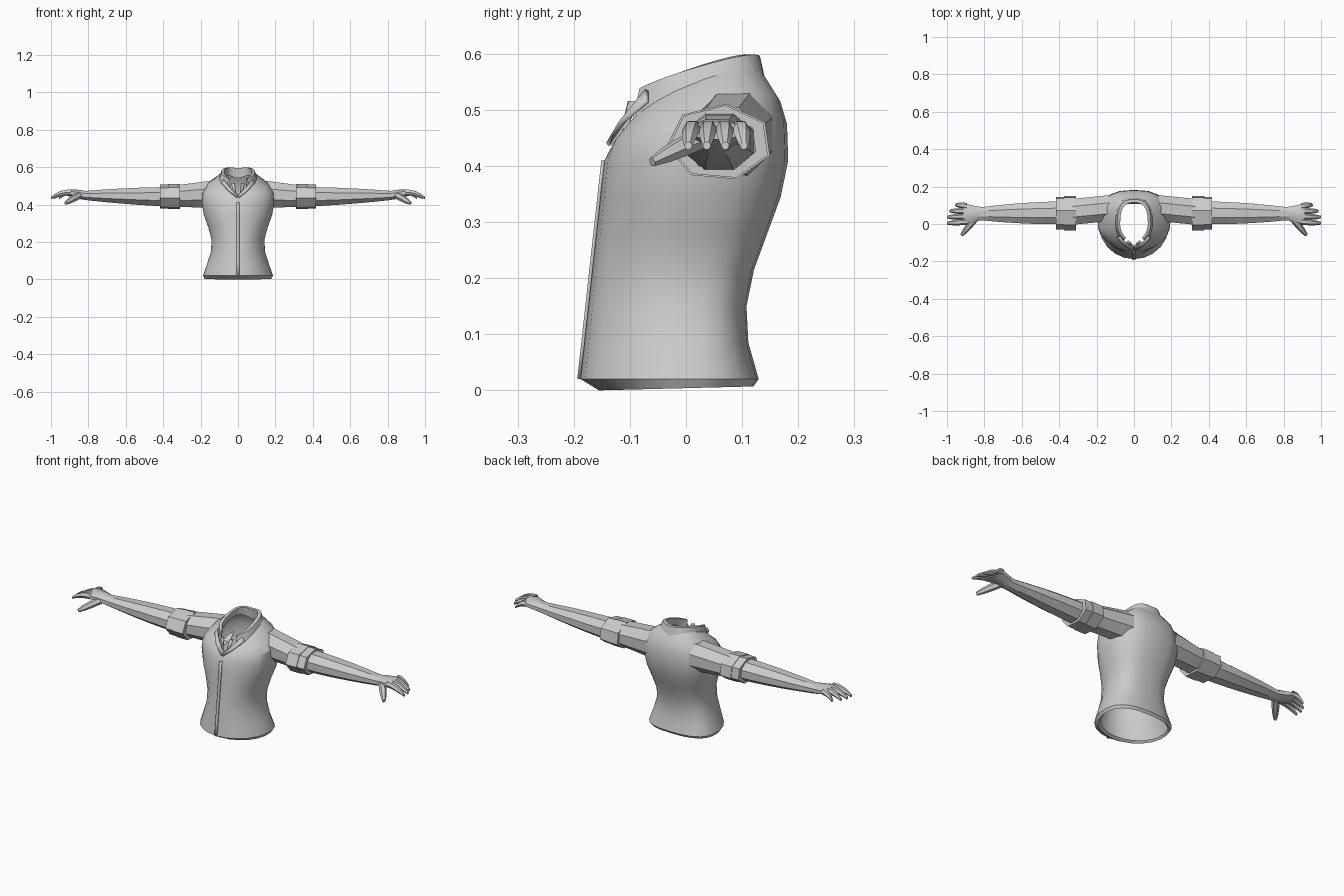
import bpy, bmesh, math
from math import sin, cos, tau, pi
from mathutils import Vector

cube = bpy.data.objects.get("Cube")
if cube:
    bpy.data.objects.remove(cube, do_unlink=True)

shade = (0.6, 0.6, 0.6, 1)
grey = bpy.data.materials.new("plain_grey")
grey.diffuse_color = shade
grey.use_nodes = True
grey.node_tree.nodes["Principled BSDF"].inputs["Base Color"].default_value = shade


def loft(name, rings, closed=True, end_cap=False, angle=28, thickness=0):
    """Skin a list of equal-length point rings."""
    bm = bmesh.new()
    rows = [[bm.verts.new(point) for point in ring] for ring in rings]
    count = len(rows[0])
    for lower, upper in zip(rows, rows[1:]):
        for i in range(count if closed else count - 1):
            j = (i + 1) % count
            bm.faces.new((lower[i], lower[j], upper[j], upper[i]))
    if end_cap:
        bm.faces.new(rows[-1])
    bmesh.ops.recalc_face_normals(bm, faces=bm.faces)
    mesh = bpy.data.meshes.new(name)
    bm.to_mesh(mesh)
    bm.free()
    mesh.materials.append(grey)
    part = bpy.data.objects.new(name, mesh)
    bpy.context.collection.objects.link(part)
    if thickness:
        solid = part.modifiers.new("thickness", "SOLIDIFY")
        solid.thickness = thickness
        solid.offset = 0
    bpy.ops.object.select_all(action="DESELECT")
    part.select_set(True)
    bpy.context.view_layer.objects.active = part
    bpy.ops.object.shade_smooth_by_angle(angle=math.radians(angle))


def body_ring(front, back, width, lift=0.0, gap=0.0, segments=22):
    """Rounded front, boxy back, leaning between two (y, z) points; a gap opens the front."""
    (front_y, front_z), (back_y, back_z) = front, back
    points = []
    for i in range(segments + 1 if gap else segments):
        turn = gap + (tau - gap - gap) * i / segments
        across, along = sin(turn), cos(turn)
        power = 1 if along > 0 else 0.75
        x = math.copysign(abs(across) ** power, across) * width
        y = front_y * along if along > 0 else back_y * abs(along) ** power
        lean = (y - front_y) / (back_y - front_y)
        z = front_z + (back_z - front_z) * lean + lift * abs(across)
        points.append((x, y, z))
    return points


def front_depth(z):
    return 0.11 * z - 0.19


def waist_ring(z):
    """Cross-section that narrows at the waist and swells at hem and chest."""
    back_depth = 0.145 - 0.038 * cos(tau * (z - 0.13) / 0.6)
    width = 0.168 - 0.027 * cos(tau * (z - 0.19) / 0.44)
    return body_ring((front_depth(z), z), (back_depth, z), width)


# Torso, open at hem and neck
heights = [0.02 + 0.065 * i for i in range(7)]
hem = [body_ring((-0.14, 0.01), (0.11, 0.016), 0.17),
       body_ring((-0.155, 0), (0.12, 0.007), 0.18)]
shoulders = [body_ring((-0.135, 0.43), (0.18, 0.475), 0.19, lift=0.015),
             body_ring((-0.13, 0.437), (0.168, 0.515), 0.16, lift=0.035),
             body_ring((-0.12, 0.443), (0.143, 0.55), 0.1, lift=0.05)]
loft("torso", hem + [waist_ring(z) for z in heights] + shoulders)

# Front closure strip
loft("front_closure", [[(x, front_depth(z) - 0.003, z) for x in (-0.007, 0.007)]
                       for z in heights], closed=False, thickness=0.006)

# Standing collar: outer wall, rim and inner wall, open at the front
loft("collar", [
    body_ring((-0.116, 0.445), (0.143, 0.545), 0.1, lift=0.05, gap=0.6),
    body_ring((-0.1, 0.525), (0.132, 0.595), 0.09, lift=0.015, gap=0.6),
    body_ring((-0.09, 0.525), (0.115, 0.595), 0.074, lift=0.015, gap=0.6),
    body_ring((-0.095, 0.455), (0.12, 0.54), 0.078, lift=0.04, gap=0.6),
], closed=False)


def oval(side, x, y, z, depth, height, sides=8, turn=pi / 8):
    """Cross-section of a limb that runs sideways."""
    steps = [turn + tau * i / sides for i in range(sides)]
    return [(side * x, y + depth * cos(a), z + height * sin(a)) for a in steps]


def digit(name, start, end, droop, radius, sides=6, joints=4):
    """Tapered finger that curls down towards its tip."""
    start, end = Vector(start), Vector(end)
    sideways = (end - start).cross(Vector((0, 0, 1))).normalized()
    upward = sideways.cross(end - start).normalized()
    rings = []
    for joint in range(joints + 1):
        t = joint / joints
        centre = start.lerp(end, t) - Vector((0, 0, droop * t * t))
        size = radius * (1 - 0.55 * t ** 3)
        rings.append([centre + size * (sideways * cos(a) + upward * sin(a))
                      for a in (tau * i / sides for i in range(sides))])
    loft(name, rings, end_cap=True, angle=40)


def cuff_band(name, side, inner, outer, depth):
    """Flared, hollow fold of cloth around the sleeve."""
    profile = ((inner, 0.75), (inner, 1), (outer, 1), (outer, 0.75))
    loft(name, [oval(side, x, 0.06, 0.442, depth * size, depth * size * 0.73,
                     sides=7, turn=1.45) for x, size in profile], angle=20)


for label, side in (("left_", 1), ("right_", -1)):
    # Neckline flap and hanging tab
    loft(label + "neck_flap", [
        [(side * 0.004, -0.14, 0.438), (side * 0.004, -0.112, 0.452)],
        [(side * 0.05, -0.118, 0.475), (side * 0.042, -0.1, 0.49)],
        [(side * 0.09, -0.07, 0.515), (side * 0.075, -0.07, 0.535)],
    ], closed=False, thickness=0.008)
    loft(label + "neck_tab", [
        [(side * 0.018, -0.1, 0.515), (side * 0.034, -0.09, 0.515)],
        [(side * 0.012, -0.114, 0.46), (side * 0.024, -0.11, 0.46)],
    ], closed=False, thickness=0.008)

    # Sleeve tapering from the shoulder, with a doubled cuff
    loft(label + "sleeve", [
        oval(side, 0.13 + 0.2 * t, 0.085 - 0.02 * t, 0.456 - 0.01 * t, 0.075, 0.08 - 0.018 * t)
        for t in (0, 0.3, 0.6, 1)])
    cuff_band(label + "cuff_upper_fold", side, 0.31, 0.375, 0.095)
    cuff_band(label + "cuff_lower_fold", side, 0.375, 0.418, 0.091)

    # Forearm narrowing to the wrist, then the flat palm
    forearm = []
    for t in (0, 0.2, 0.4, 0.6, 0.8, 1):
        depth = 0.066 - 0.028 * t * t
        forearm.append(oval(side, 0.37 + 0.445 * t, 0.06 - 0.005 * t,
                            0.442 + 0.007 * t, depth, depth * (0.85 - 0.15 * t)))
    palm = [oval(side, 0.85, 0.055, 0.455, 0.045, 0.026),
            oval(side, 0.89, 0.054, 0.462, 0.055, 0.022),
            oval(side, 0.915, 0.054, 0.463, 0.053, 0.017)]
    loft(label + "forearm_and_palm", forearm + palm, end_cap=True)

    # Fingers fan out slightly; the little finger is shortest
    reaches = {"index": 1, "middle": 1, "ring": 0.985, "little": 0.955}
    for i, (finger, reach) in enumerate(reaches.items()):
        digit(label + finger + "_finger", (side * 0.895, 0.012 + 0.028 * i, 0.466),
              (side * reach, 0.004 + 0.033 * i, 0.472), droop=0.036, radius=0.0165)
    digit(label + "thumb", (side * 0.845, 0.035, 0.452),
          (side * 0.922, -0.06, 0.412), droop=0.005, radius=0.019)
